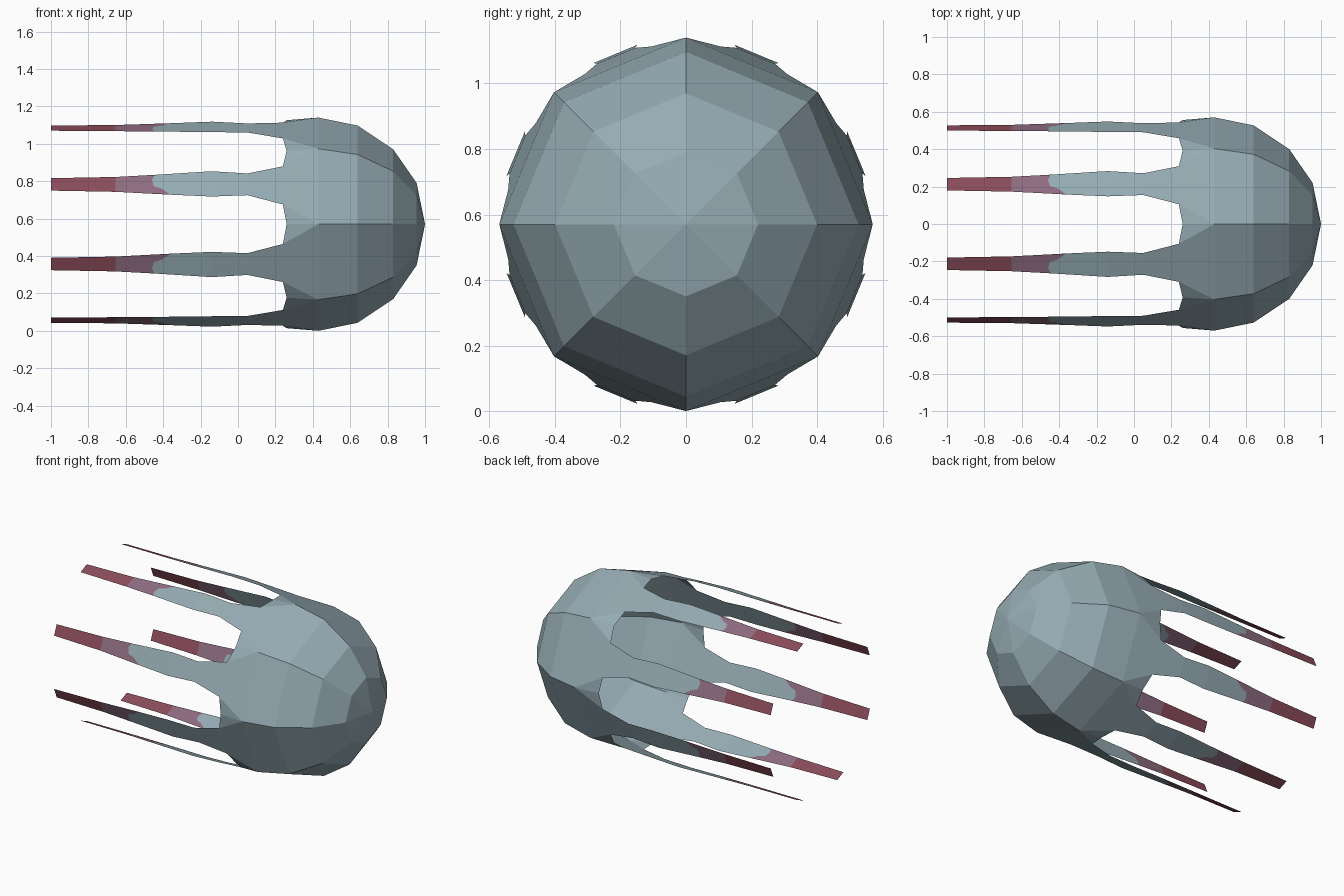
import bpy, math

if "Cube" in bpy.data.objects:
    bpy.data.objects.remove(bpy.data.objects["Cube"])

CZ = 0.57                       # height of the body axis (runs along x)
STEP = math.pi / 4


def material(name, rgb):
    m = bpy.data.materials.new(name)
    m.diffuse_color = (*rgb, 1)
    m.use_nodes = True
    m.node_tree.nodes["Principled BSDF"].inputs["Base Color"].default_value = m.diffuse_color
    return m


MATS = [material("grey_blue_skin", (0.305, 0.413, 0.456)),
        material("mauve_band", (0.270, 0.150, 0.216)),
        material("dark_red_tip", (0.254, 0.072, 0.102))]


def make(name, verts, faces, mat_ids=None):
    me = bpy.data.meshes.new(name)
    me.from_pydata(verts, [], faces)
    for m in MATS:
        me.materials.append(m)
    if mat_ids:
        for p, i in zip(me.polygons, mat_ids):
            p.material_index = i
    me.update()
    ob = bpy.data.objects.new(name, me)
    bpy.context.collection.objects.link(ob)
    return ob


def polar(x, r, a):
    return (x, r * math.cos(a), CZ + r * math.sin(a))


def plate(x, u, r, a):
    """Point on a flat strip facing direction a, offset u sideways."""
    return (x, r * math.cos(a) - u * math.sin(a),
            CZ + r * math.sin(a) + u * math.cos(a))


# Bell: eight-sided dome, open at the back
rings = [(0.955, 0.22), (0.83, 0.40), (0.64, 0.527), (0.43, 0.57)]
verts, faces = [(1.0, 0, CZ)], []
for x, r in rings:
    verts += [polar(x, r, k * STEP) for k in range(8)]
for k in range(8):
    n = (k + 1) % 8
    faces.append((0, 1 + k, 1 + n))
    for j in range(len(rings) - 1):
        a, b = 1 + 8 * j, 9 + 8 * j
        faces.append((a + k, b + k, b + n, a + n))
# Scalloped rim: gap centres plus two arm corners per side
last, gap, corner = 25, 33, 41
verts += [polar(0.26, 0.556, k * STEP) for k in range(8)]
for k in range(8):
    mid = (k + 0.5) * STEP
    verts += [plate(0.24, -0.11, 0.542, mid), plate(0.24, 0.11, 0.542, mid)]
for k in range(8):
    n = (k + 1) % 8
    lo, hi = corner + 2 * k, corner + 2 * k + 1
    faces += [(last + k, lo, hi, last + n),
              (last + k, gap + k, lo), (last + n, hi, gap + n)]
make("bell", verts, faces)

# Arms: flat tapering strips with a mauve band and a red tip
stations = [(0.24, 0.11, 0.542), (0.05, 0.063, 0.557), (-0.14, 0.073, 0.563)]
for k in range(8):
    mid = (k + 0.5) * STEP
    f = 1 if k % 2 == 0 else -1        # neighbouring arms are mirrored
    v = []
    for x, w, r in stations:
        v += [plate(x, -f * w, r, mid), plate(x, f * w, r, mid)]
    # slanted edge between skin and mauve band
    slant = [(-0.36, -0.061), (-0.41, -0.025), (-0.45, -0.012),
             (-0.46, 0.025), (-0.445, 0.054)]
    v += [plate(x, f * u, 0.559, mid) for x, u in slant]
    for x, w in ((-0.655, 0.043), (-1.0, 0.036)):
        v += [plate(x, -f * w, 0.556, mid), plate(x, f * w, 0.556, mid)]
    fs = [(0, 2, 3, 1), (2, 4, 5, 3), (4, 6, 7, 8, 9, 10, 5),
          (6, 11, 12, 10, 9, 8, 7), (11, 13, 14, 12)]
    if f < 0:
        fs = [t[::-1] for t in fs]
    make(f"arm_{k + 1}", v, fs, [0, 0, 0, 1, 2])
